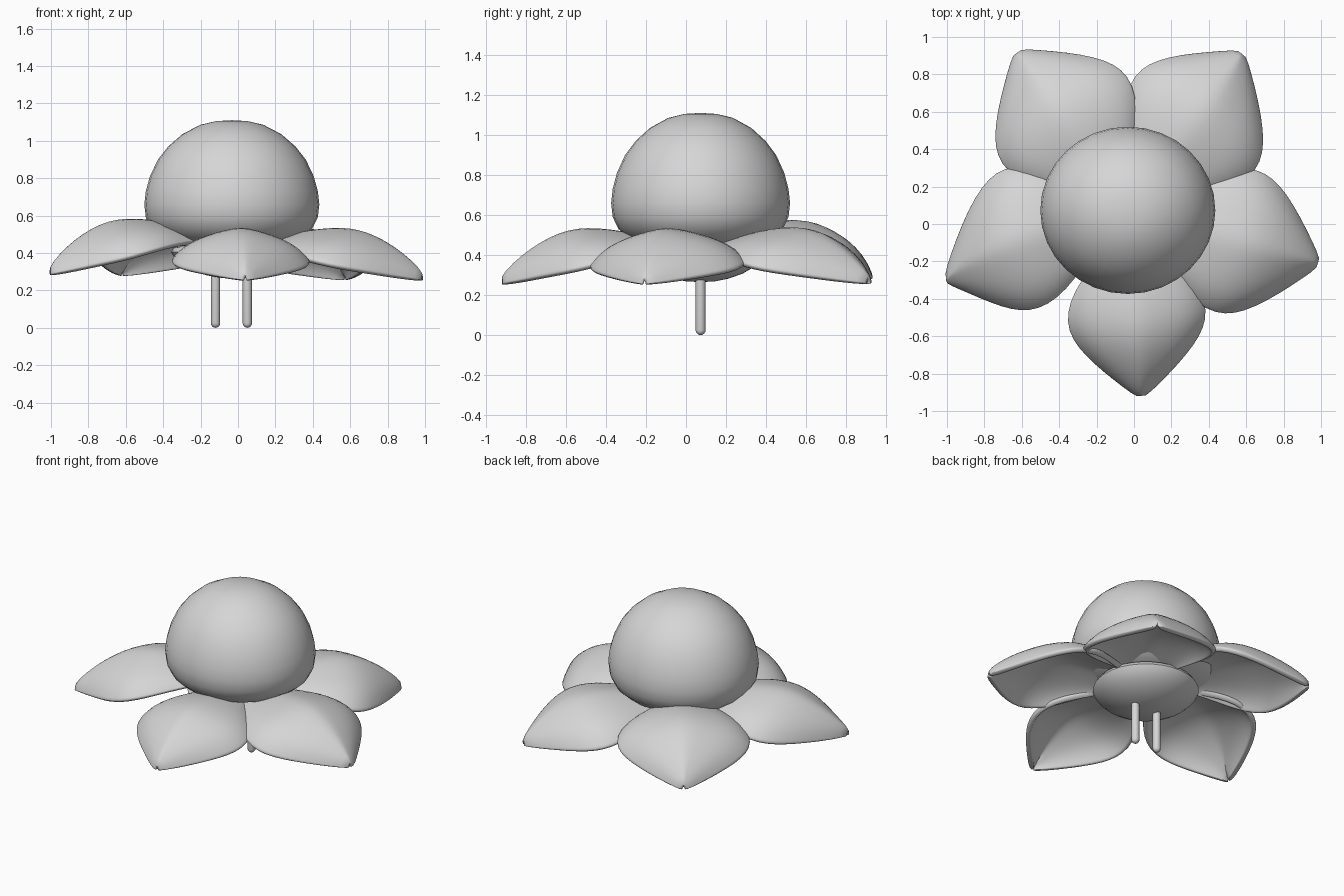
import bpy, bmesh, math
from mathutils import Vector

if "Cube" in bpy.data.objects:
    bpy.data.objects.remove(bpy.data.objects["Cube"], do_unlink=True)

CENTRE = Vector((-0.033, 0.073, 0))

grey = bpy.data.materials.new("plain grey")
grey.diffuse_color = (0.67, 0.67, 0.67, 1)
grey.use_nodes = True
grey.node_tree.nodes["Principled BSDF"].inputs["Base Color"].default_value = (0.67, 0.67, 0.67, 1)


def finish(name, bm, location, angle=60):
    mesh = bpy.data.meshes.new(name)
    bm.to_mesh(mesh)
    bm.free()
    mesh.materials.append(grey)
    obj = bpy.data.objects.new(name, mesh)
    bpy.context.collection.objects.link(obj)
    obj.location = location
    bpy.ops.object.select_all(action='DESELECT')
    obj.select_set(True)
    bpy.context.view_layer.objects.active = obj
    bpy.ops.object.shade_smooth_by_angle(angle=math.radians(angle))
    return obj


def lathe(name, profile, location, sides):
    """Spin (radius, height) points, listed from bottom to top."""
    bm = bmesh.new()
    verts = [bm.verts.new((r, 0, z)) for r, z in profile]
    edges = [bm.edges.new(pair) for pair in zip(verts, verts[1:])]
    bmesh.ops.spin(bm, geom=verts + edges, cent=(0, 0, 0), axis=(0, 0, 1),
                   angle=math.tau, steps=sides)
    bmesh.ops.remove_doubles(bm, verts=bm.verts, dist=0.0005)
    bmesh.ops.recalc_face_normals(bm, faces=bm.faces)
    return finish(name, bm, location)


# Domed flower centre, slightly narrower front to back, and the bowl beneath it
dome = lathe("centre_dome", [(0, .41), (.16, .42), (.28, .44), (.37, .48), (.43, .53),
                             (.46, .59), (.468, .66), (.46, .73), (.438, .81), (.395, .9),
                             (.34, .97), (.265, 1.035), (.17, 1.085), (.085, 1.105), (0, 1.11)],
             CENTRE, 32)
dome.scale.y = .955
lathe("under_bowl", [(0, .265), (.07, .268), (.14, .282), (.21, .307), (.27, .342),
                     (.31, .38), (.325, .405), (.31, .43), (.2, .45), (0, .46)], CENTRE, 32)

# Two round-ended pins
for side, x in (("right", -.12), ("left", .05)):
    tip = [(.025 * math.sin(a), .025 - .025 * math.cos(a))
           for a in (i * math.pi / 8 for i in range(5))]
    lathe("pin_" + side, tip + [(.025, .32), (0, .32)], (x, CENTRE.y, 0), 12)

# Petal stations: distance, half width, ridge height, edge height
STATIONS = [(.15, .12, .47, .45), (.25, .21, .49, .425), (.35, .305, .515, .4),
            (.46, .385, .535, .375), (.57, .41, .543, .35), (.66, .385, .533, .327),
            (.75, .32, .5, .307), (.85, .215, .44, .285), (.94, .105, .365, .265),
            (1.01, .015, .285, .255)]
COLS = 14


def petal(name, angle, length, width, skew, lift):
    bm = bmesh.new()
    rows = []
    for dist, half, ridge, edge in STATIONS:
        row = []
        rise = lift * min(1, dist / .4) * (1.2 - .7 * dist)
        for i in range(COLS + 1):
            t = math.sin((i / COLS - .5) * math.pi)
            side = t * half * width / .41 + skew * dist ** 4
            drop = .62 * abs(t) ** 1.25 + .38 * t ** 6
            z = ridge - (ridge - edge) * drop + rise
            row.append(bm.verts.new((dist * length, side, z)))
        rows.append(row)
    for a, b in zip(rows, rows[1:]):
        for i in range(COLS):
            bm.faces.new((a[i], b[i], b[i + 1], a[i + 1]))
    obj = finish(name, bm, CENTRE)
    obj.rotation_euler.z = math.radians(angle)
    shell = obj.modifiers.new("Thickness", 'SOLIDIFY')
    shell.thickness = .035
    shell.offset = -1
    smooth = obj.modifiers.new("Smooth", 'SUBSURF')
    smooth.levels = smooth.render_levels = 1


petal("petal_front", -85, 1.0, .382, -.015, 0)
petal("petal_left", -16, 1.06, .408, .01, 0)
petal("petal_back_left", 52, 1.04, .42, .035, .005)
petal("petal_back_right", 125, 1.035, .42, 0, .05)
petal("petal_right", 193.5, 1.035, .395, .13, .06)
